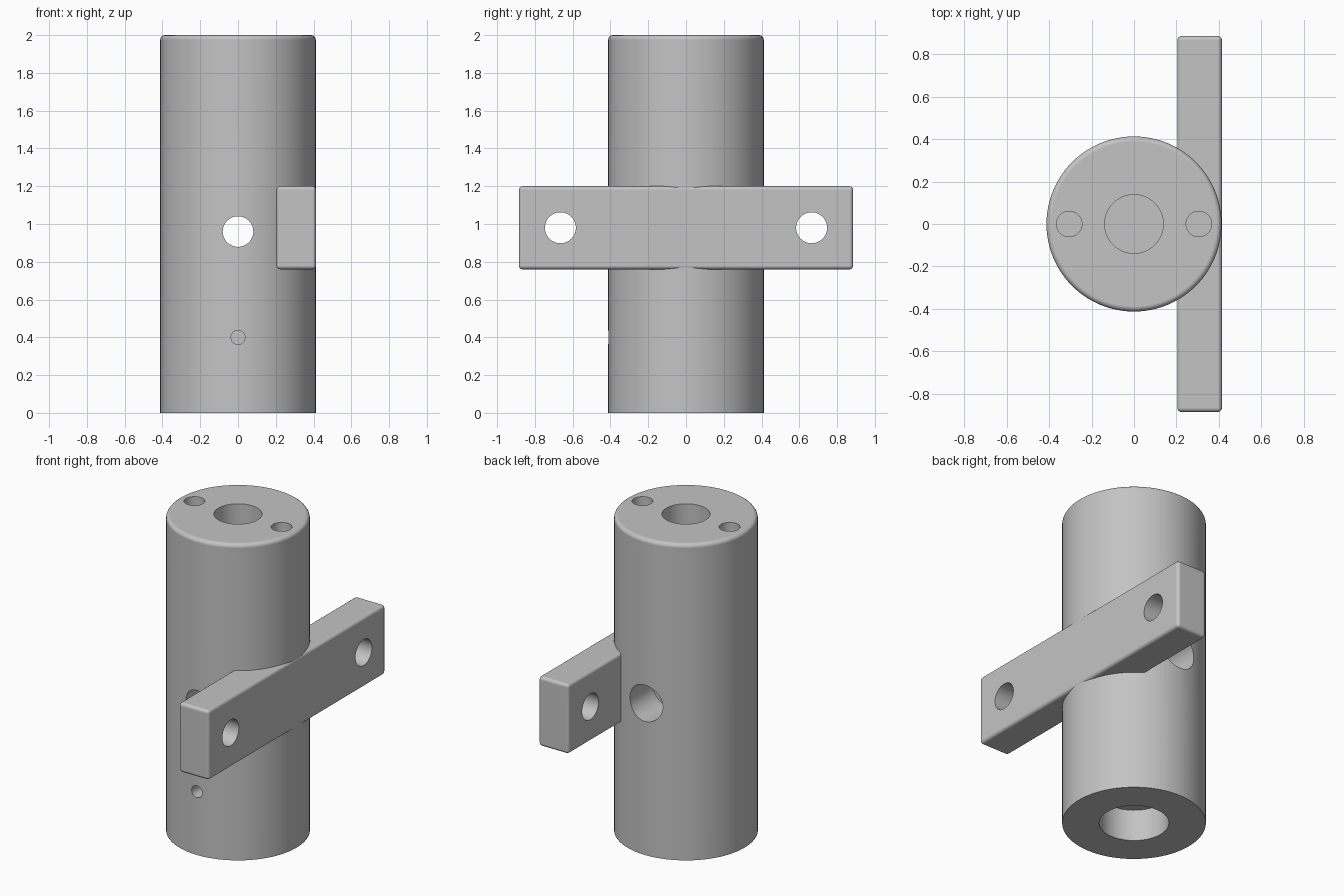
import bpy, bmesh
from math import pi
from mathutils import Matrix, Vector

if "Cube" in bpy.data.objects:
    bpy.data.objects.remove(bpy.data.objects["Cube"], do_unlink=True)

grey = bpy.data.materials.new("plain grey")
grey.use_nodes = True
colour = (0.55, 0.55, 0.55, 1)
grey.diffuse_color = colour
grey.node_tree.nodes["Principled BSDF"].inputs["Base Color"].default_value = colour


def make_object(name, bm):
    mesh = bpy.data.meshes.new(name)
    bm.to_mesh(mesh)
    bm.free()
    mesh.materials.append(grey)
    obj = bpy.data.objects.new(name, mesh)
    bpy.context.collection.objects.link(obj)
    return obj


def rod(bm, start, end, radius, sides=48):
    """Add a closed cylinder running between two points."""
    start, end = Vector(start), Vector(end)
    axis = end - start
    turn = axis.to_track_quat('Z', 'Y').to_matrix().to_4x4()
    bmesh.ops.create_cone(bm, cap_ends=True, segments=sides, radius1=radius,
                          radius2=radius, depth=axis.length,
                          matrix=Matrix.Translation((start + end) / 2) @ turn)


def drill(obj, holes):
    """Cut each (start, end, radius) hole out of an object."""
    for start, end, radius in holes:
        bm = bmesh.new()
        rod(bm, start, end, radius)
        cutter = make_object("hole_cutter", bm)
        cutter.hide_render = True
        mod = obj.modifiers.new("hole", 'BOOLEAN')
        mod.operation, mod.solver, mod.object = 'DIFFERENCE', 'EXACT', cutter
        bpy.context.view_layer.objects.active = obj
        bpy.ops.object.modifier_apply(modifier=mod.name)
        bpy.data.objects.remove(cutter, do_unlink=True)


def finish(obj):
    bpy.ops.object.select_all(action='DESELECT')
    obj.select_set(True)
    bpy.context.view_layer.objects.active = obj
    bpy.ops.object.shade_smooth_by_angle(angle=pi / 6)
    mod = obj.modifiers.new("flat faces", 'WEIGHTED_NORMAL')
    mod.keep_sharp = True


# Upright body with a rounded top rim
R, H = 0.412, 2.0
bm = bmesh.new()
rod(bm, (0, 0, 0), (0, 0, H), R, 96)
rim = [e for e in bm.edges if all(v.co.z > H - 0.01 for v in e.verts)]
bmesh.ops.bevel(bm, geom=rim, offset=0.025, segments=4, profile=0.5, affect='EDGES')
body = make_object("body", bm)
drill(body, [
    ((0, 0, 1.7), (0, 0, 2.1), 0.138),            # top bore
    ((0.305, 0, 1.8), (0.305, 0, 2.1), 0.06),     # small top holes
    ((-0.305, 0, 1.8), (-0.305, 0, 2.1), 0.06),
    ((0, 0, -0.1), (0, 0, 0.2), 0.2),             # bottom recess
    ((0, -0.6, 0.96), (0, 0.3, 0.96), 0.081),     # cross hole
    ((0, 0.17, 0.96), (0, 0.6, 0.96), 0.115),     # wider rear end of it
    ((0, -0.6, 0.4), (0, -0.2, 0.4), 0.037),      # small front hole
])
finish(body)

# Cross bar set into the side, with a hole near each end
bm = bmesh.new()
bmesh.ops.create_cube(bm, size=1, matrix=Matrix.Translation((0.309, 0, 0.98))
                      @ Matrix.Diagonal((0.21, 1.77, 0.44, 1)))
bmesh.ops.bevel(bm, geom=bm.edges[:], offset=0.02, segments=4, profile=0.5,
                affect='EDGES')
bar = make_object("cross_bar", bm)
drill(bar, [((0, y, 0.98), (0.6, y, 0.98), 0.082) for y in (-0.665, 0.665)])
finish(bar)
